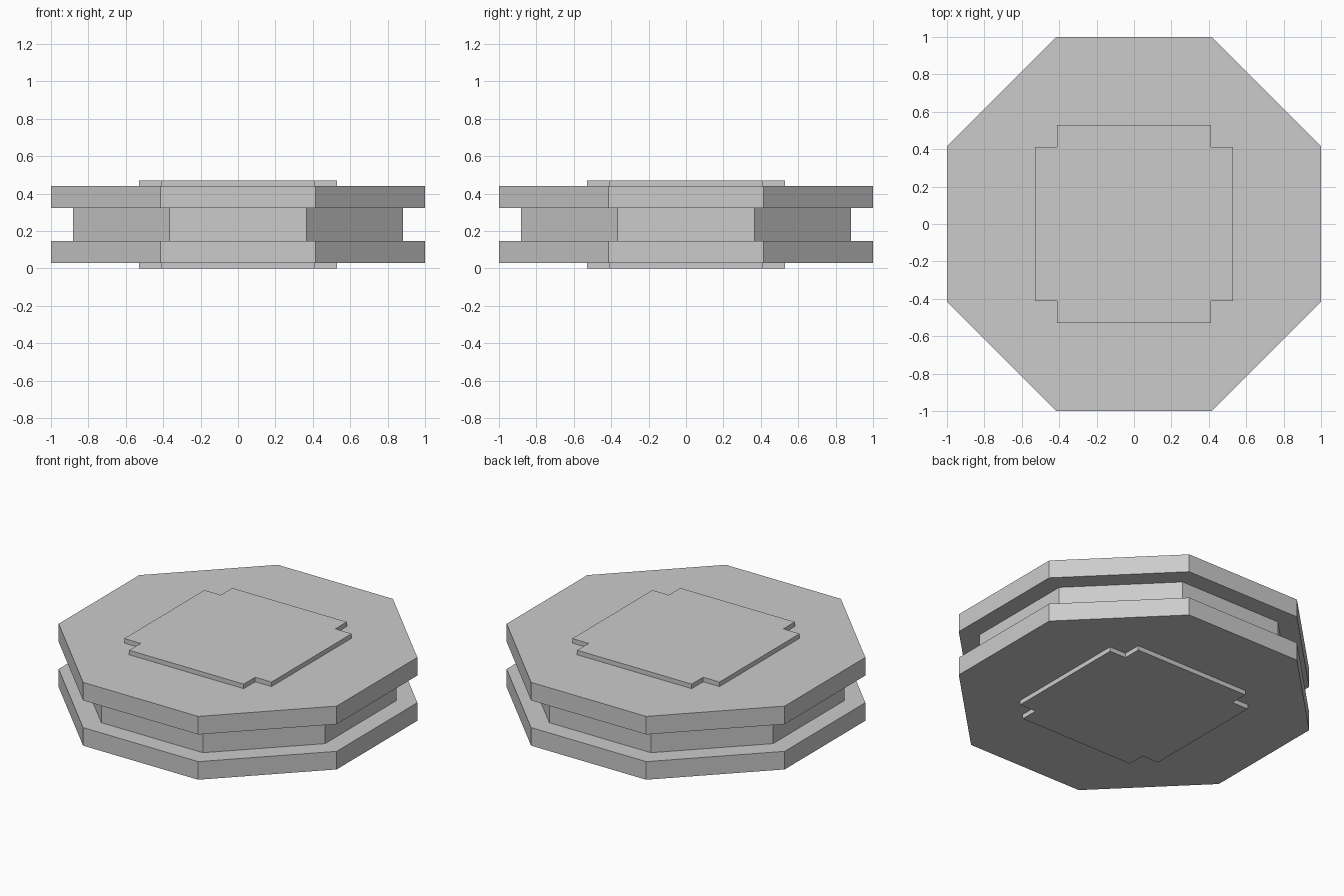
import bpy, bmesh, math

if "Cube" in bpy.data.objects:
    bpy.data.objects.remove(bpy.data.objects["Cube"])

U = 1 / 34  # base module: every size is a whole number of these


def prism(name, points, z0, z1):
    """Extrude a closed outline from z0 to z1."""
    bm = bmesh.new()
    face = bm.faces.new([bm.verts.new((x, y, z0)) for x, y in points])
    top = bmesh.ops.extrude_face_region(bm, geom=[face])["geom"]
    bmesh.ops.translate(bm, vec=(0, 0, z1 - z0),
                        verts=[v for v in top if isinstance(v, bmesh.types.BMVert)])
    bmesh.ops.recalc_face_normals(bm, faces=bm.faces)
    mesh = bpy.data.meshes.new(name)
    bm.to_mesh(mesh)
    bm.free()
    obj = bpy.data.objects.new(name, mesh)
    bpy.context.collection.objects.link(obj)
    return obj


def octagon(apothem):
    r = apothem / math.cos(math.pi / 8)
    return [(r * math.cos((i + 0.5) * math.pi / 4), r * math.sin((i + 0.5) * math.pi / 4))
            for i in range(8)]


def notched_square(outer, inner):
    """Square with a small square notch at each corner."""
    pts = []
    for i in range(4):
        c, s = round(math.cos(i * math.pi / 2)), round(math.sin(i * math.pi / 2))
        for x, y in ((outer, inner), (inner, inner), (inner, outer)):
            pts.append((x * c - y * s, x * s + y * c))
    return pts


rim, core, pad = octagon(1), octagon(30 * U), notched_square(18 * U, 14 * U)

# Stack from the ground up: pad, rim, narrower core, rim, pad
z = 0
for name, outline, height in (("bottom_pad", pad, 1), ("lower_rim", rim, 4), ("core", core, 6),
                              ("upper_rim", rim, 4), ("top_pad", pad, 1)):
    prism(name, outline, z * U, (z + height) * U)
    z += height
